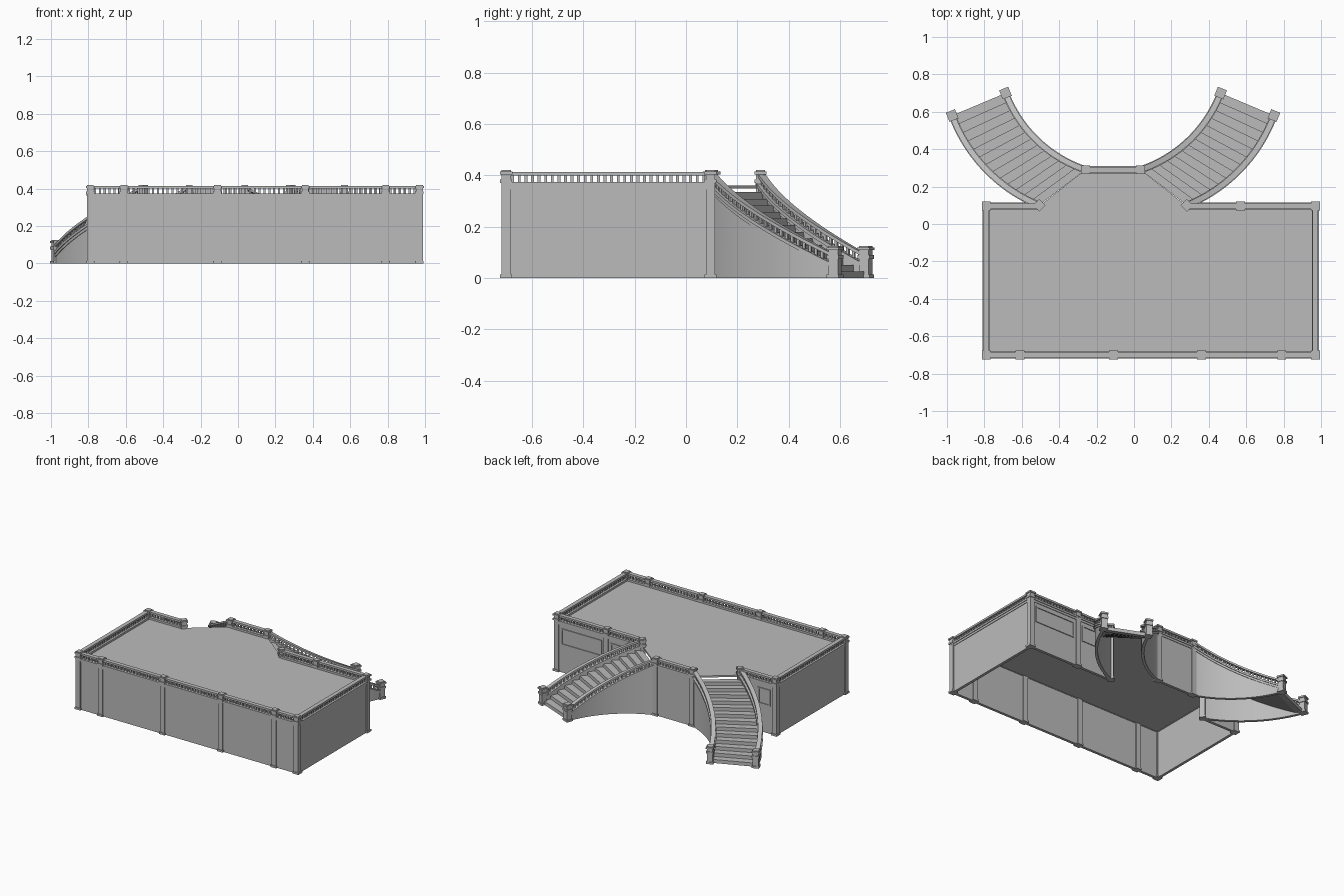
import bpy, bmesh, math
from mathutils import Vector, Matrix

cube = bpy.data.objects.get("Cube")
if cube:
    bpy.data.objects.remove(cube)

stone = bpy.data.materials.new("grey stone")
stone.use_nodes = True
GREY = (0.5, 0.5, 0.5, 1)
stone.diffuse_color = GREY
stone.node_tree.nodes["Principled BSDF"].inputs["Base Color"].default_value = GREY

AXIS = -0.112          # centre line of the double staircase
DECK = 0.36
LEFT, RIGHT, FRONT, BACK, LANDING = -0.79, 0.97, -0.70, 0.095, 0.29
RISERS = 14


def finish(name, bm, smooth=False):
    bmesh.ops.recalc_face_normals(bm, faces=bm.faces)
    me = bpy.data.meshes.new(name)
    bm.to_mesh(me)
    bm.free()
    me.materials.append(stone)
    ob = bpy.data.objects.new(name, me)
    bpy.context.collection.objects.link(ob)
    if smooth:
        bpy.ops.object.select_all(action='DESELECT')
        ob.select_set(True)
        bpy.context.view_layer.objects.active = ob
        bpy.ops.object.shade_smooth_by_angle(angle=math.radians(30))
    return ob


def add_box(bm, x, y, z0, z1, w, d, angle=0):
    m = (Matrix.Translation((x, y, (z0 + z1) / 2)) @ Matrix.Rotation(angle, 4, 'Z')
         @ Matrix.Diagonal((w, d, z1 - z0, 1)))
    bmesh.ops.create_cube(bm, size=1, matrix=m)


def add_strip(bm, path, low, high, width):
    """Rectangular section swept along a plan path, with its own heights."""
    rings = []
    for i, p in enumerate(path):
        t = (path[min(i + 1, len(path) - 1)] - path[max(i - 1, 0)]).normalized()
        n = Vector((-t.y, t.x)) * width / 2
        rings.append([bm.verts.new((*(p + n * s), z)) for s, z in
                      ((-1, low[i]), (1, low[i]), (1, high[i]), (-1, high[i]))])
    for a, b in zip(rings, rings[1:]):
        for k in range(4):
            j = (k + 1) % 4
            bm.faces.new((a[k], a[j], b[j], b[k]))
    bm.faces.new(rings[0])
    bm.faces.new(rings[-1])


def add_prism(bm, plan, low, high):
    bot = [bm.verts.new((*p, z)) for p, z in zip(plan, low)]
    top = [bm.verts.new((*p, z)) for p, z in zip(plan, high)]
    bm.faces.new(bot)
    bm.faces.new(top)
    for k in range(len(plan)):
        j = (k + 1) % len(plan)
        bm.faces.new((bot[k], bot[j], top[j], top[k]))


def arc(a, b, bulge, count):
    """Circular arc from a to b, bowed to the right of the chord by bulge."""
    a, b = Vector(a), Vector(b)
    chord = b - a
    c = chord.length
    r = c * c / (8 * bulge) + bulge / 2
    side = Vector((chord.y, -chord.x)) / c
    centre = (a + b) / 2 - side * (r - bulge)
    half = math.asin(c / 2 / r)
    along = chord / c
    return [centre + r * (math.cos(t) * side + math.sin(t) * along)
            for t in (half * (2 * i / count - 1) for i in range(count + 1))]


def balustrade(name, path, base, wall_bottom=0.0):
    """Wall, cornice, balusters and handrail along one path."""
    curved = len(path) > 2

    def part(label, lo, hi, width):
        bm = bmesh.new()
        add_strip(bm, path, lo, hi, width)
        finish(name + label, bm, curved)

    part("_wall", [wall_bottom] * len(path), base, 0.02)
    part("_lower_cornice", [max(0, z - 0.015) for z in base], base, 0.028)
    part("_cornice", base, [z + 0.014 for z in base], 0.038)
    part("_handrail", [z + 0.039 for z in base], [z + 0.053 for z in base], 0.03)
    # balusters, evenly spaced by length
    bm = bmesh.new()
    spans = [(q - p).length for p, q in zip(path, path[1:])]
    count = max(2, round(sum(spans) / 0.026))
    for k in range(1, count):
        d, i = sum(spans) * k / count, 0
        while i < len(spans) - 1 and d > spans[i]:
            d -= spans[i]
            i += 1
        f = d / spans[i]
        p = path[i].lerp(path[i + 1], f)
        z = base[i] + (base[i + 1] - base[i]) * f
        t = path[i + 1] - path[i]
        add_box(bm, p.x, p.y, z + 0.01, z + 0.042, 0.011, 0.011, math.atan2(t.y, t.x))
    finish(name + "_balusters", bm)


def post(name, x, y, top, angle=0, size=0.036):
    bm = bmesh.new()
    add_box(bm, x, y, 0, top - 0.01, size, size, angle)
    add_box(bm, x, y, 0, 0.014, size + 0.01, size + 0.01, angle)
    neck = max(top - 0.05, 0.06)
    add_box(bm, x, y, neck, neck + 0.014, size + 0.01, size + 0.01, angle)
    add_box(bm, x, y, top - 0.016, top - 0.005, size + 0.012, size + 0.012, angle)
    add_box(bm, x, y, top - 0.005, top, size, size, angle)
    finish(name, bm)


# deck with the landing projecting at the back
inner_start, outer_start = 0.148, 0.395
plan = [(LEFT, FRONT), (RIGHT, FRONT), (RIGHT, BACK), (AXIS + outer_start, BACK),
        (AXIS + inner_start, LANDING), (AXIS - inner_start, LANDING),
        (AXIS - outer_start, BACK), (LEFT, BACK)]
bm = bmesh.new()
add_prism(bm, plan, [DECK - 0.012] * len(plan), [DECK] * len(plan))
finish("deck", bm)

# straight walls with railings
for name, a, b in (("front", 0, 1), ("left_side", 1, 2), ("back_left", 2, 3),
                   ("landing", 4, 5), ("back_right", 6, 7), ("right_side", 7, 0)):
    balustrade(name, [Vector(plan[a]), Vector(plan[b])], [DECK] * 2)

# posts around the terrace
for x in (LEFT, -0.61, -0.11, 0.36, 0.79, RIGHT):
    post("front_post", x, FRONT, 0.42)
for x in (LEFT, 0.57, RIGHT):
    post("back_post", x, BACK, 0.42)

# raised panel frames on the back wall
for x0, x1 in ((-0.75, -0.66), (0.40, 0.53), (0.61, 0.93)):
    bm = bmesh.new()
    y = BACK + 0.012
    for z in (0.20, 0.31):
        add_box(bm, (x0 + x1) / 2, y, z, z + 0.01, x1 - x0, 0.008)
    for x in (x0, x1):
        add_box(bm, x, y, 0.20, 0.32, 0.01, 0.008)
    finish("back_panel_frame", bm)

# two curved flights, mirrored about the staircase centre line
SEG = 28
for side, s in (("left", 1), ("right", -1)):
    curves = {"inner": arc((inner_start, LANDING), (0.575, 0.70), 0.066, SEG),
              "outer": arc((outer_start, BACK + 0.005), (0.860, 0.58), 0.07, SEG)}
    for edge, pts in curves.items():
        pts = [Vector((AXIS + s * p.x, p.y)) for p in pts]
        curves[edge] = pts
        base = [DECK + (0.04 - DECK) * i / SEG for i in range(SEG + 1)]
        balustrade(side + "_stair_" + edge, pts, base)
        turn = 0 if edge == "inner" else math.radians(45)
        post(side + "_stair_top_post", *pts[0], 0.42, turn)
        post(side + "_stair_foot_post", *pts[-1], 0.125, s * math.radians(-22), 0.04)
    # treads
    bm = bmesh.new()
    treads = RISERS - 1

    def at(edge, f):
        i = min(int(f * SEG), SEG - 1)
        return curves[edge][i].lerp(curves[edge][i + 1], f * SEG - i)

    for k in range(treads):
        f0, f1 = k / treads, (k + 1) / treads
        z = DECK * (1 - (k + 1) / RISERS)
        rise = DECK / RISERS
        quad = [at("inner", f0), at("outer", f0), at("outer", f1), at("inner", f1)]
        near, far = z - 0.012, max(0, z - 0.012 - rise)
        add_prism(bm, quad, [near, near, far, far], [z] * 4)
    finish(side + "_stair_treads", bm)
